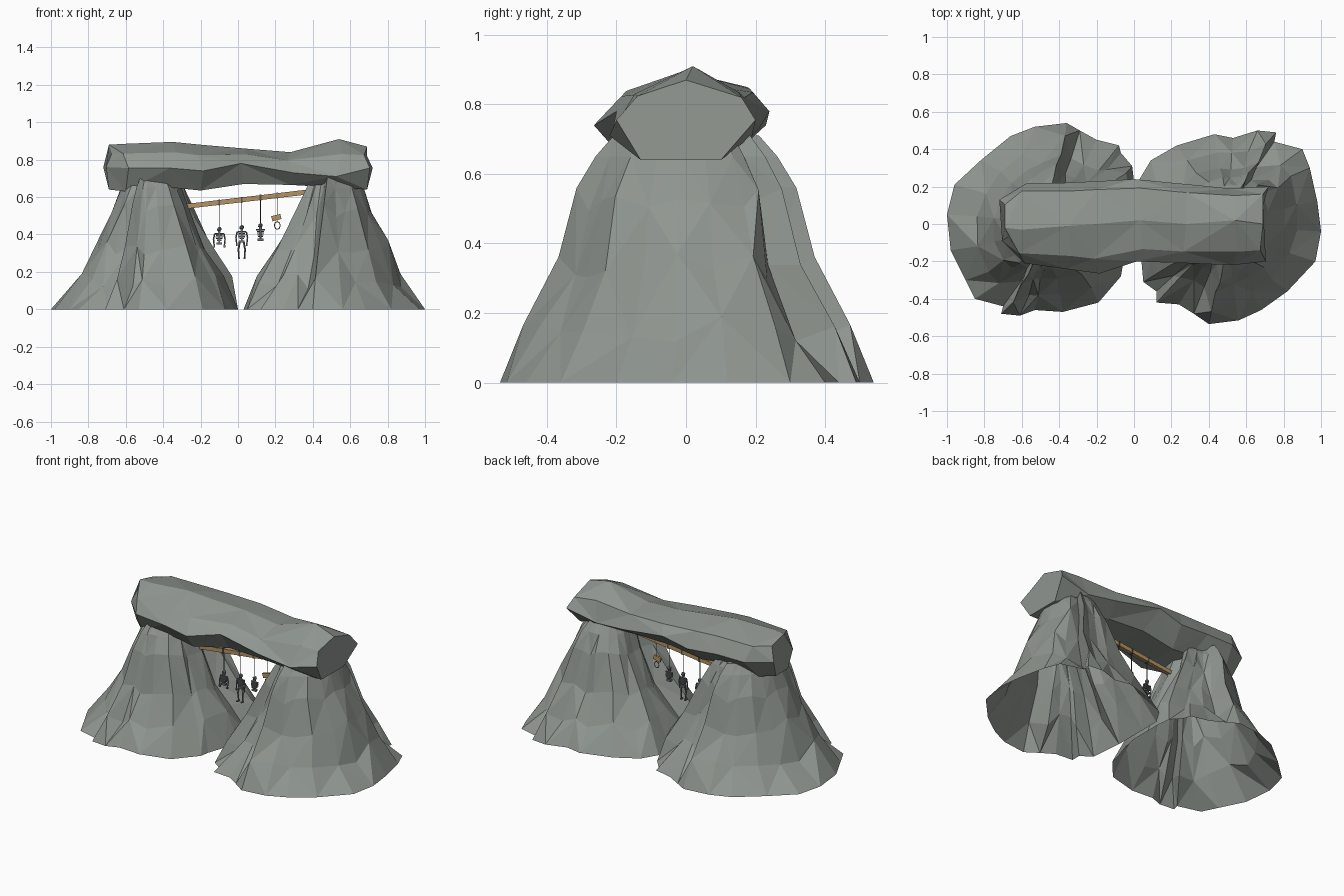
import bpy, bmesh, math, random
from mathutils import Vector, Matrix

cube = bpy.data.objects.get("Cube")
if cube:
    bpy.data.objects.remove(cube)


def material(name, rgb):
    m = bpy.data.materials.new(name)
    m.use_nodes = True
    m.diffuse_color = (*rgb, 1)
    m.node_tree.nodes["Principled BSDF"].inputs["Base Color"].default_value = (*rgb, 1)
    return m


STONE = material("grey stone", (0.28, 0.307, 0.283))
WOOD = material("tan wood", (0.46, 0.29, 0.125))
BONE = material("dark bone", (0.16, 0.17, 0.18))
CHAIN = material("dark chain", (0.09, 0.09, 0.09))
ROPE = material("brown rope", (0.27, 0.20, 0.12))


def finish(name, bm, mat):
    bmesh.ops.recalc_face_normals(bm, faces=bm.faces)
    mesh = bpy.data.meshes.new(name)
    bm.to_mesh(mesh)
    bm.free()
    mesh.materials.append(mat)
    obj = bpy.data.objects.new(name, mesh)
    bpy.context.collection.objects.link(obj)
    return obj


def loft(bm, rings, cap_first, cap_last):
    """Skin closed rings of points with triangles."""
    rows = [[bm.verts.new(p) for p in ring] for ring in rings]
    for j, (a, b) in enumerate(zip(rows, rows[1:])):
        n = len(a)
        for i in range(n):
            k = (i + 1) % n
            if (i + j) % 2:
                bm.faces.new((a[i], a[k], b[k]))
                bm.faces.new((a[i], b[k], b[i]))
            else:
                bm.faces.new((a[i], a[k], b[i]))
                bm.faces.new((a[k], b[k], b[i]))
    if cap_first:
        bm.faces.new(rows[0])
    if cap_last:
        bm.faces.new(rows[-1])


# Rock mounds: a ragged footprint drawn in towards the top, open underneath
RIGHT_FOOT = [(0, 0), (0, .12), (0, .23), (-.01, .31), (-.07, .38), (-.08, .42), (-.2, .45),
              (-.29, .5), (-.36, .54), (-.53, .52), (-.66, .47), (-.82, .34), (-.96, .21),
              (-1, .05), (-.98, -.14), (-.9, -.3), (-.85, -.4), (-.7, -.44), (-.71, -.48),
              (-.61, -.49), (-.53, -.46), (-.38, -.47), (-.19, -.42), (-.07, -.28),
              (-.06, -.22), (-.02, -.1)]
LEFT_FOOT = [(.03, 0), (.03, -.1), (.04, -.2), (.05, -.31), (.12, -.36), (.12, -.42),
             (.24, -.43), (.32, -.48), (.4, -.535), (.56, -.515), (.68, -.46), (.82, -.36),
             (.97, -.2), (1, -.04), (.98, .12), (.94, .3), (.9, .4), (.75, .44), (.76, .49),
             (.66, .5), (.53, .46), (.43, .48), (.23, .42), (.09, .34), (.03, .24), (.03, .12)]
# height, scale outward, scale inward, scale sideways
RIGHT_LEVELS = [(0, 1, 1, 1), (.15, .69, .87, .82), (.33, .52, .67, .63),
                (.53, .38, .46, .54), (.65, .29, .36, .44), (.71, .2, .26, .36)]
LEFT_LEVELS = [(0, 1, 1, 1), (.15, .74, .81, .82), (.33, .6, .6, .63),
               (.53, .42, .37, .54), (.65, .34, .27, .44), (.71, .24, .2, .36)]


def mound(name, foot, levels, centre):
    rng = random.Random(4)
    outward = math.copysign(1, centre)
    # Two opposite quarters are deeply fluted, the other two are broad facets
    folds = [rng.choice((.84, .95, 1.04, 1.08)) if (x - centre) * y > .03
             else rng.uniform(.96, 1.02) for x, y in foot]
    rings = []
    for z, out, inn, side in levels:
        ring = []
        for (x, y), fold in zip(foot, folds):
            f, h = 1, z
            if z:
                f = fold * rng.uniform(.97, 1.03)
                h = z + rng.uniform(-.04, .04) * (z < .6)
            dx = x - centre
            px = centre + dx * (out if dx * outward > 0 else inn) * f
            ring.append((px, y * side * f, h))
        rings.append(ring)
    bm = bmesh.new()
    loft(bm, rings, False, True)
    return finish(name, bm, STONE)


mound("right_rock_mound", RIGHT_FOOT, RIGHT_LEVELS, -.47)
mound("left_rock_mound", LEFT_FOOT, LEFT_LEVELS, .5)

# Lintel slab: faceted cross-sections along x
# x, front y, back y, bottom z, middle z, crest y, crest z, back shoulder z
SECTIONS = [(-.69, -.09, .13, .64, .76, -.02, .88, .85),
            (-.60, -.21, .22, .63, .755, -.03, .885, .85),
            (-.35, -.24, .22, .65, .755, -.01, .895, .85),
            (-.20, -.265, .23, .635, .74, 0, .88, .845),
            (.03, -.20, .24, .67, .78, .02, .86, .835),
            (.28, -.21, .21, .665, .73, 0, .84, .82),
            (.54, -.22, .19, .65, .71, .02, .91, .835),
            (.69, -.20, .20, .64, .755, 0, .87, .82)]
rings = []
for i, (x, yf, yb, zb, zm, yc, zc, zs) in enumerate(SECTIONS):
    s = -.03 * (-1) ** i
    rings.append([(x, yf * .65, zb), (x + s * .5, yf, zm),
                  (x - s * .5, yf * .7 + yc * .3, zm + .6 * (zc - zm)),
                  (x, yc, zc), (x, yb * .8, zs),
                  (x + s, yb, zm), (x, yb * .5, zb)])
bm = bmesh.new()
loft(bm, rings, True, True)
finish("lintel_slab", bm, STONE)


# Small parts
def rod(bm, a, b, r, sides=5):
    a, b = Vector(a), Vector(b)
    turn = (b - a).to_track_quat("Z", "Y").to_matrix().to_4x4()
    bmesh.ops.create_cone(bm, cap_ends=True, segments=sides, radius1=r, radius2=r,
                          depth=(b - a).length, matrix=Matrix.Translation((a + b) / 2) @ turn)


def box(bm, centre, size, tilt=0):
    bmesh.ops.create_cube(bm, size=1, matrix=Matrix.Translation(centre)
                          @ Matrix.Rotation(tilt, 4, "Y") @ Matrix.Diagonal((*size, 1)))


def beam_z(x):
    return .583 + .118 * x


# Timber beam between the mounds
bm = bmesh.new()
box(bm, (.05, 0, beam_z(.05)), (.70, .026, .026), -math.atan(.118))
finish("timber_beam", bm, WOOD)


def hang_line(name, x, end, mat):
    bm = bmesh.new()
    top = beam_z(x)
    rod(bm, (x, 0, top), (x, 0, end), .0025)
    box(bm, (x, 0, top), (.009, .031, .032))
    finish(name, bm, mat)


def skeleton(name, x, top, arms, legs):
    """Skull, spine and ribs, with optional limbs; top is the skull's crown."""
    bm = bmesh.new()

    def at(u, v, w=0):
        return (x + u, w, top - v)
    bmesh.ops.create_icosphere(bm, subdivisions=1, radius=.014,
                               matrix=Matrix.Translation(at(0, .012)))
    box(bm, at(0, .025, -.003), (.015, .014, .009))
    rod(bm, at(0, .02), at(0, .09), .005)
    rod(bm, at(-.024, .036), at(.024, .036), .005)
    for v, half in ((.044, .018), (.053, .019), (.062, .017), (.071, .013)):
        box(bm, at(0, v), (2 * half, .024, .006))
    box(bm, at(0, .088), (.03, .018, .012))
    for s in (-1, 1):
        if arms:
            rod(bm, at(s * .024, .036), at(s * .031, .068), .0045)
            rod(bm, at(s * .031, .068), at(s * .027, .1, -.006), .004)
            box(bm, at(s * .027, .104, -.006), (.01, .008, .013))
        if legs:
            rod(bm, at(s * .011, .088), at(s * .018, .13, -.004), .0055)
            rod(bm, at(s * .018, .13, -.004), at(s * .015, .174), .0045)
            box(bm, at(s * .015, .177, -.006), (.011, .024, .007))
    finish(name, bm, BONE)


# Hanging figures
for label, x, top, arms, legs in (("right", -.10, .44, True, False),
                                  ("middle", .02, .45, True, True),
                                  ("left", .12, .46, False, False)):
    hang_line(label + "_chain", x, top - .02, CHAIN)
    skeleton(label + "_skeleton", x, top, arms, legs)

# Small plank with an empty rope loop below it
hang_line("plank_rope", .21, .47, ROPE)
bm = bmesh.new()
box(bm, (.205, 0, .49), (.05, .012, .028), -.25)
finish("hanging_plank", bm, WOOD)
bm = bmesh.new()
loop = [(.21 + .016 * math.sin(t * math.pi / 4), 0, .448 + .021 * math.cos(t * math.pi / 4))
        for t in range(9)]
for a, b in zip(loop, loop[1:]):
    rod(bm, a, b, .0025)
finish("rope_loop", bm, ROPE)
